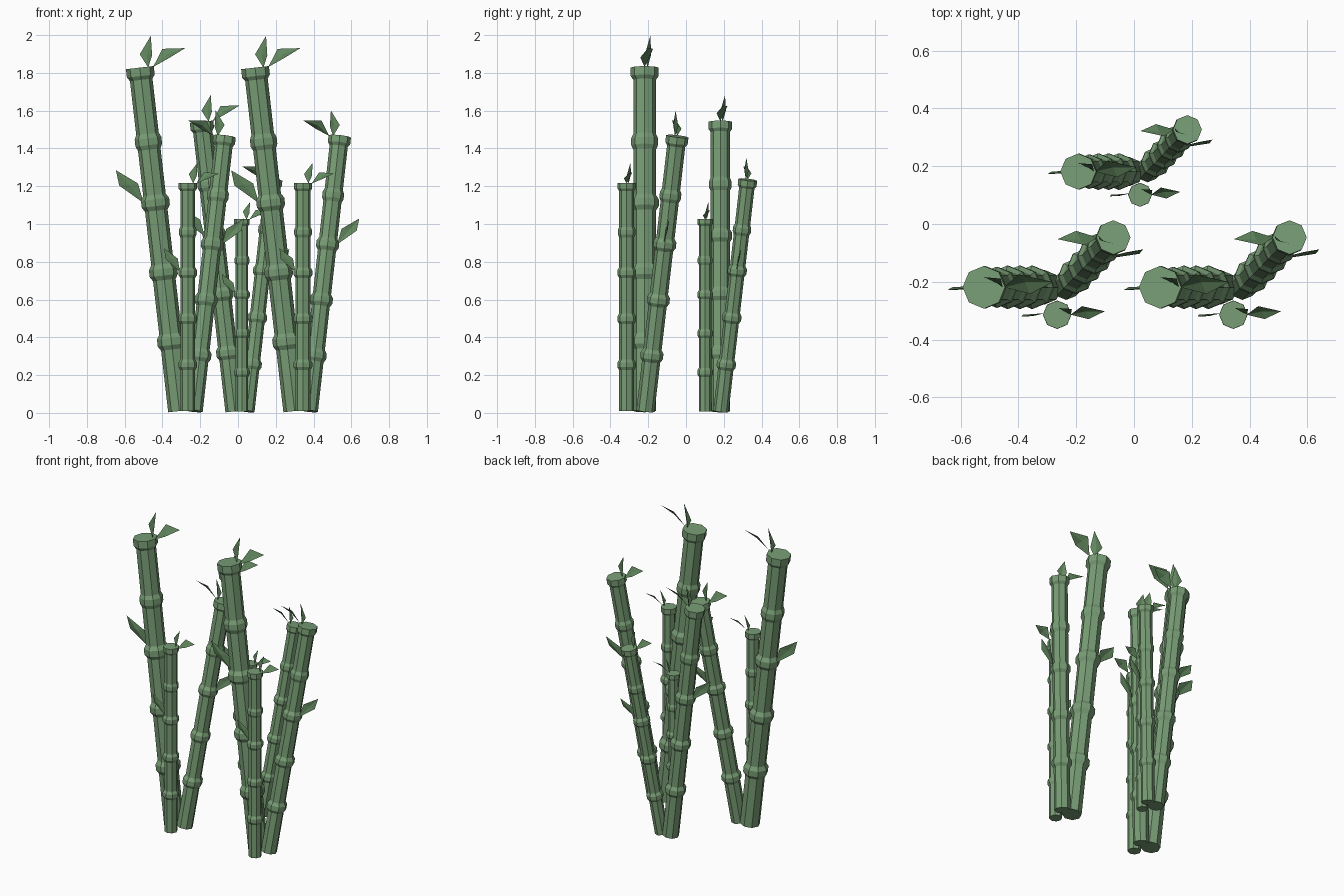
import bpy, bmesh, math
from mathutils import Matrix, Vector

if "Cube" in bpy.data.objects:
    bpy.data.objects.remove(bpy.data.objects["Cube"])

SIDES = 8
TUBE, RING = 0.060, 0.075


def material(name, color):
    m = bpy.data.materials.new(name)
    m.diffuse_color = color
    m.use_nodes = True
    m.node_tree.nodes["Principled BSDF"].inputs["Base Color"].default_value = m.diffuse_color
    return m


cane_green = material("cane_green", (0.19, 0.34, 0.18, 1))
leaf_green = material("leaf_green", (0.12, 0.24, 0.11, 1))

# Cane profile: (height, radius), with a bulging ring at each joint and a flared cap
profile = [(0, TUBE)]
for z, r in ((0.37, RING), (0.74, RING), (1.11, RING), (1.435, 0.071)):
    profile += [(z - 0.042, TUBE), (z - 0.018, r), (z + 0.018, r), (z + 0.042, TUBE)]
profile += [(1.765, TUBE), (1.785, 0.074), (1.83, 0.074)]

# Leaves: base, first corner, tip, second corner
leaves = {
    "top_leaf": [(0.044, 0.015, 1.825), (0.008, 0.035, 1.90),
                 (0.077, 0.030, 1.99), (0.072, 0.0, 1.887)],
    "side_leaf": [(0.070, 0.0, 1.825), (0.13, 0.045, 1.915),
                  (0.25, 0.018, 1.905), (0.165, -0.023, 1.865)],
    "joint_leaf": [(-0.062, 0.008, 1.115), (-0.08, 0.005, 1.222),
                   (-0.188, -0.010, 1.305), (-0.180, 0.0, 1.222)],
}


def add_object(name, bm, mat, matrix):
    bm.transform(matrix)
    bmesh.ops.recalc_face_normals(bm, faces=bm.faces)
    mesh = bpy.data.meshes.new(name)
    bm.to_mesh(mesh)
    bm.free()
    mesh.materials.append(mat)
    bpy.context.collection.objects.link(bpy.data.objects.new(name, mesh))


def cane(name, matrix):
    bm = bmesh.new()
    rings = [[bm.verts.new((r * math.cos(math.tau * i / SIDES),
                            r * math.sin(math.tau * i / SIDES), z))
              for i in range(SIDES)] for z, r in profile]
    for a, b in zip(rings, rings[1:]):
        for i in range(SIDES):
            j = (i + 1) % SIDES
            bm.faces.new((a[i], a[j], b[j], b[i]))
    bm.faces.new(rings[0][::-1])
    bm.faces.new(rings[-1])
    add_object(name, bm, cane_green, matrix)


def leaf(name, points, matrix):
    # Four triangles folded around a slightly sunken centre
    bm = bmesh.new()
    p = [Vector(q) for q in points]
    normal = (p[2] - p[0]).cross(p[3] - p[1]).normalized()
    centre = bm.verts.new((p[1] + p[3]) / 2 + normal * 0.01)
    rim = [bm.verts.new(q) for q in p]
    for i in range(4):
        bm.faces.new((rim[i], rim[(i + 1) % 4], centre))
    add_object(name, bm, leaf_green, matrix)


# Canes of one clump: name, base, top, scale, turn about its own axis
canes = [
    ("tall", (-0.31, -0.219, 0.01), (-0.52, -0.219, 1.83), 1.0, 0),
    ("medium", (-0.235, -0.215, 0.01), (-0.07, -0.045, 1.475), 0.805, math.pi),
    ("small", (-0.266, -0.314, 0.01), (-0.266, -0.314, 1.22), 0.66, 0),
]

# Three clumps: offset and scale
clumps = [
    ("left", (0, 0, 0), 1.0),
    ("right", (0.61, 0, 0), 1.0),
    ("back", (0.245, 0.366, 0), 0.843),
]

for place, offset, size in clumps:
    clump = Matrix.Translation(offset) @ Matrix.Scale(size, 4)
    for kind, base, top, scale, turn in canes:
        axis = Vector(top) - Vector(base)
        tilt = Vector((0, 0, 1)).rotation_difference(axis).to_matrix().to_4x4()
        m = (clump @ Matrix.Translation(base) @ tilt
             @ Matrix.Rotation(turn, 4, 'Z') @ Matrix.Scale(scale, 4))
        cane(f"{place}_{kind}_cane", m)
        for part, points in leaves.items():
            leaf(f"{place}_{kind}_{part}", points, m)
